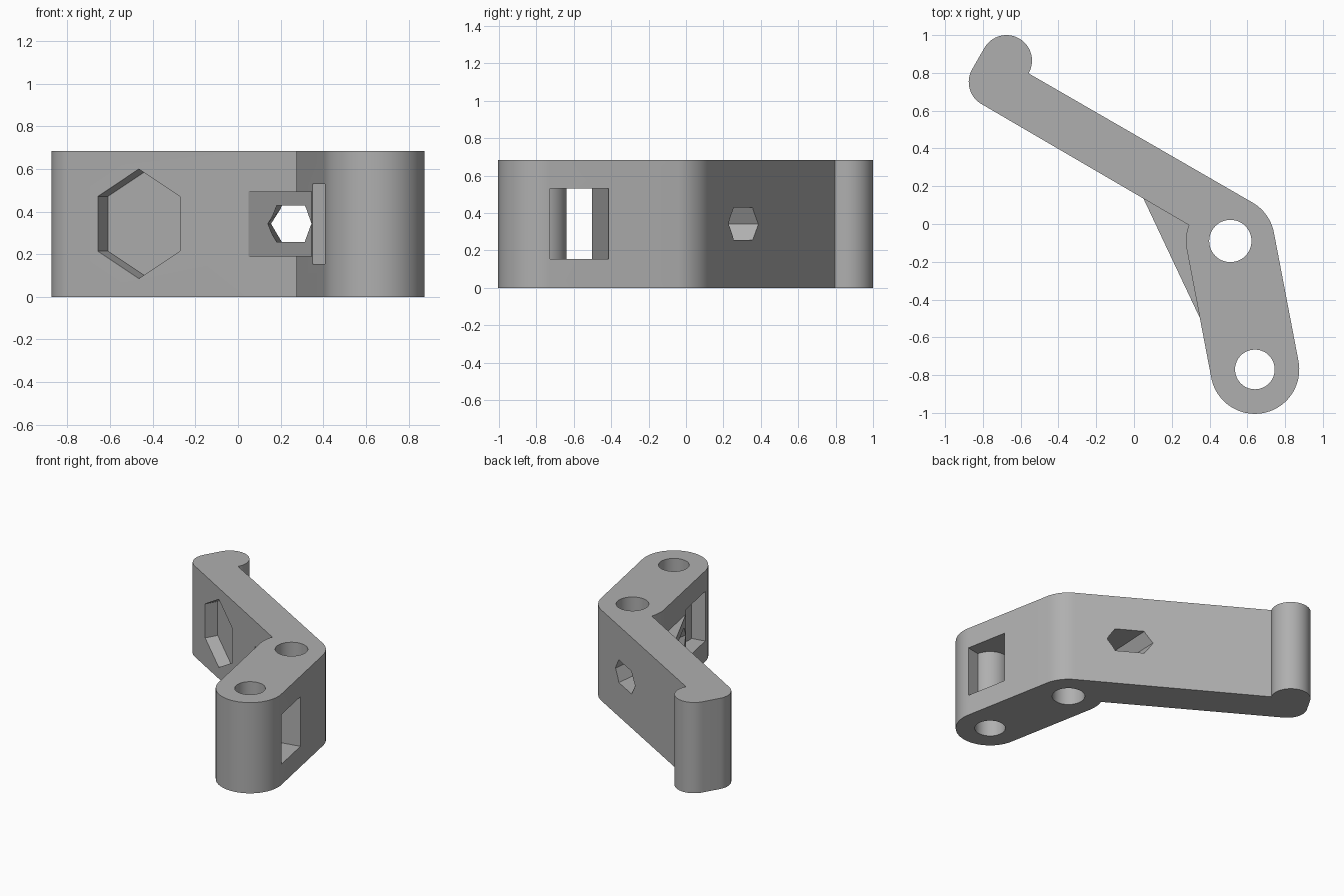
import bpy, bmesh, math
from mathutils import Vector

cube = bpy.data.objects.get("Cube")
if cube:
    bpy.data.objects.remove(cube, do_unlink=True)

HEIGHT = 0.685
MID = HEIGHT / 2
HUB, PIN = Vector((0.51, -0.09)), Vector((0.64, -0.77))
R = 0.235                                  # outer radius of hub and leg end
LEAN = math.atan2(PIN.x - HUB.x, HUB.y - PIN.y)

grey = bpy.data.materials.new("plain grey")
grey.use_nodes = True
grey.diffuse_color = (0.43, 0.43, 0.43, 1)
grey.node_tree.nodes["Principled BSDF"].inputs["Base Color"].default_value = grey.diffuse_color


def arc(centre, radius, start, end, steps=24):
    angles = [start + (end - start) * i / steps for i in range(steps + 1)]
    return [centre + radius * Vector((math.cos(a), math.sin(a))) for a in angles]


def loft(name, first, second):
    """Solid between two matching rings of 3D points."""
    bm = bmesh.new()
    a = [bm.verts.new(p) for p in first]
    b = [bm.verts.new(p) for p in second]
    bm.faces.new(a)
    bm.faces.new(b)
    for i in range(len(a)):
        j = (i + 1) % len(a)
        bm.faces.new((a[i], a[j], b[j], b[i]))
    bmesh.ops.recalc_face_normals(bm, faces=bm.faces)
    mesh = bpy.data.meshes.new(name)
    bm.to_mesh(mesh)
    bm.free()
    mesh.materials.append(grey)
    ob = bpy.data.objects.new(name, mesh)
    bpy.context.collection.objects.link(ob)
    return ob


def prism(name, outline, low, high):
    return loft(name, [(p[0], p[1], low) for p in outline],
                [(p[0], p[1], high) for p in outline])


def combine(target, tool, operation):
    mod = target.modifiers.new(tool.name, 'BOOLEAN')
    mod.operation, mod.object, mod.solver = operation, tool, 'EXACT'
    bpy.ops.object.select_all(action='DESELECT')
    bpy.context.view_layer.objects.active = target
    target.select_set(True)
    bpy.ops.object.modifier_apply(modifier=mod.name)
    bpy.data.objects.remove(tool, do_unlink=True)


# Bent arm: leg end, hub, hooked tip and inner corner
rad = math.radians
outline = (arc(PIN, R, math.pi + LEAN, 2 * math.pi + LEAN, 40)
           + arc(HUB, R, LEAN, rad(60), 14)
           + arc(Vector((-0.675, 0.865)), 0.135, rad(-30), rad(150), 32)
           + arc(Vector((-0.74, 0.752)), 0.135, rad(150), rad(240), 16)
           + arc(HUB, R, rad(159), math.pi + LEAN, 8))
body = prism("bent_lever_arm", outline, 0, HEIGHT)

# Brace across the inner corner
brace = prism("corner_brace", [(0.05, 0.135), (0.345, -0.49), (0.42, -0.44), (0.4, 0.05)], 0.19, 0.495)
combine(body, brace, 'UNION')

# Round pin holes
for centre, radius in ((HUB, 0.112), (PIN, 0.105)):
    hole = prism("pin_hole", arc(centre, radius, 0, 2 * math.pi, 48)[:-1], -0.2, HEIGHT + 0.2)
    combine(body, hole, 'DIFFERENCE')

# Slot through the leg, leaving a sleeve around the pin
across = Vector((math.cos(LEAN), math.sin(LEAN)))
along = Vector((-across.y, across.x))
sleeve = arc(PIN, 0.132, math.pi + LEAN, LEAN, 32)
slot_outline = ([PIN - 0.3 * across] + sleeve
                + [PIN + 0.4 * across, PIN + 0.4 * across + 0.318 * along,
                   PIN - 0.3 * across + 0.318 * along])
combine(body, prism("leg_slot", slot_outline, 0.155, 0.53), 'DIFFERENCE')

# Hexagonal pocket in the front of the arm
arm_dir = Vector((math.cos(rad(30)), -math.sin(rad(30)), 0))
arm_normal = Vector((0.5, math.cos(rad(30)), 0))
pocket_centre = Vector((-0.4675, 0.4315, MID))


def hexagon(depth):
    return [pocket_centre + arm_normal * depth
            + 0.257 * (arm_dir * math.sin(rad(60 * i)) + Vector((0, 0, math.cos(rad(60 * i)))))
            for i in range(6)]


combine(body, loft("hex_pocket", hexagon(-0.1), hexagon(0.1)), 'DIFFERENCE')


# Six-sided passage through arm and brace
def passage_ring(y):
    left, right = 0.142 + 0.033 * y, 0.403 + 0.118 * y
    s, h = 0.18 * (right - left), 0.086
    return [(left, y, MID), (left + s, y, MID + h), (right - s, y, MID + h),
            (right, y, MID), (right - s, y, MID - h), (left + s, y, MID - h)]


combine(body, loft("hex_passage", passage_ring(-0.6), passage_ring(0.6)), 'DIFFERENCE')

# Smooth curved walls, crisp edges
bpy.ops.object.select_all(action='DESELECT')
body.select_set(True)
bpy.context.view_layer.objects.active = body
bpy.ops.object.shade_smooth_by_angle(angle=rad(25))
